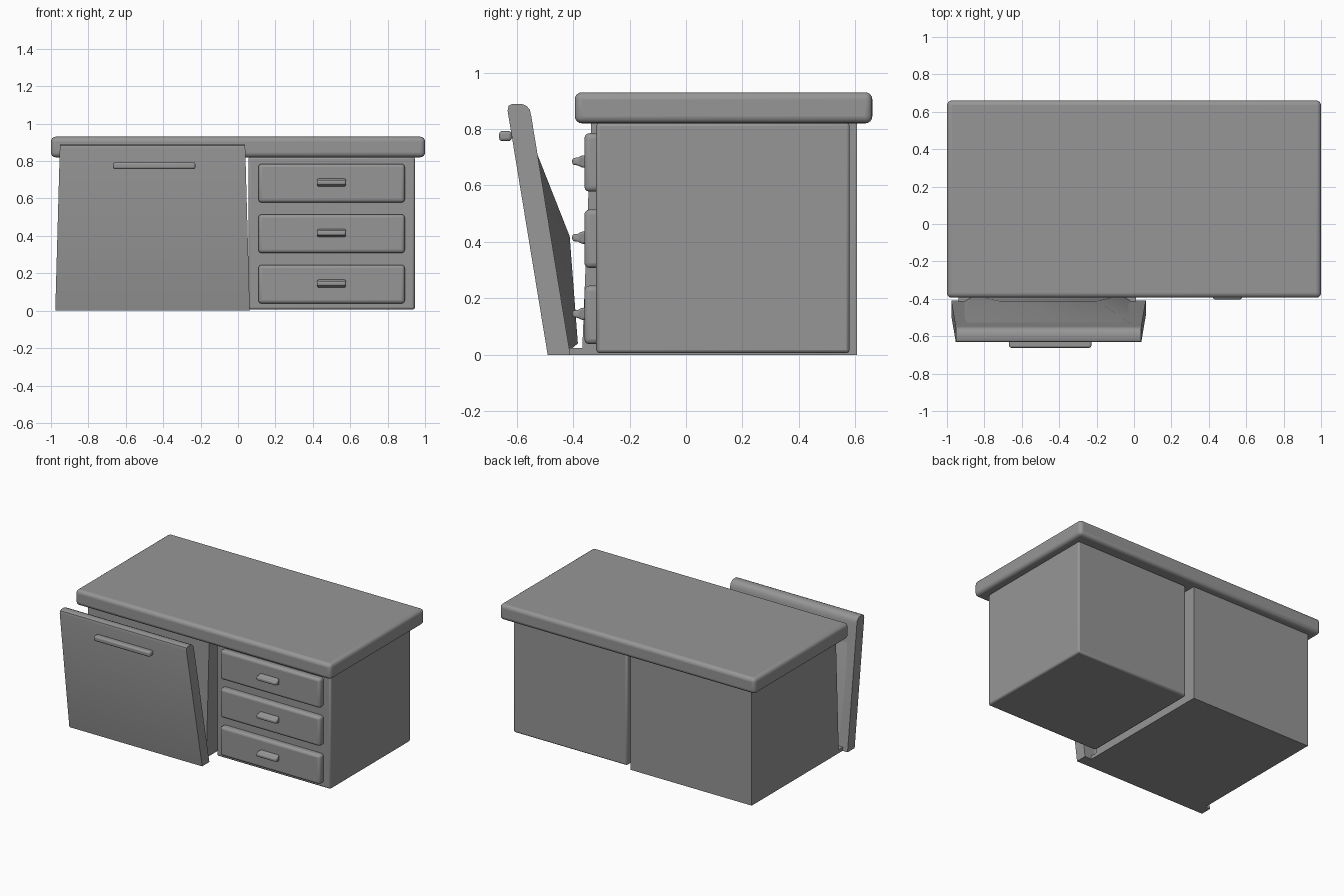
import bpy, bmesh

if "Cube" in bpy.data.objects:
    bpy.data.objects.remove(bpy.data.objects["Cube"])

# dark grey finish shared by all parts
grey = bpy.data.materials.new("dark_grey")
grey.diffuse_color = (0.306, 0.306, 0.306, 1)
grey.use_nodes = True
grey.node_tree.nodes["Principled BSDF"].inputs["Base Color"].default_value = grey.diffuse_color


def finish(name, bm, bevel=0.0, segments=3):
    bmesh.ops.recalc_face_normals(bm, faces=bm.faces[:])
    mesh = bpy.data.meshes.new(name)
    bm.to_mesh(mesh)
    bm.free()
    mesh.materials.append(grey)
    ob = bpy.data.objects.new(name, mesh)
    bpy.context.collection.objects.link(ob)
    if bevel:
        mod = ob.modifiers.new("Bevel", 'BEVEL')
        mod.width, mod.segments = bevel, segments
        mod.limit_method = 'ANGLE'
    bpy.ops.object.select_all(action='DESELECT')
    ob.select_set(True)
    bpy.context.view_layer.objects.active = ob
    bpy.ops.object.shade_smooth_by_angle()
    return ob


def loft(name, loops, bevel=0.0, segments=3):
    """Closed solid through a series of equal-length point loops."""
    bm = bmesh.new()
    rows = [[bm.verts.new(p) for p in loop] for loop in loops]
    for a, b in zip(rows, rows[1:]):
        n = len(a)
        for i in range(n):
            bm.faces.new((a[i], a[(i + 1) % n], b[(i + 1) % n], b[i]))
    bm.faces.new(rows[0])
    bm.faces.new(rows[-1])
    return finish(name, bm, bevel, segments)


def rect(x0, x1, z0, z1, y):
    return [(x0, y, z0), (x1, y, z0), (x1, y, z1), (x0, y, z1)]


def box(name, x, y, z, bevel=0.0, segments=3):
    return loft(name, [rect(*x, *z, y[0]), rect(*x, *z, y[1])], bevel, segments)


# worktop
box("worktop", (-1, 1), (-0.394, 0.66), (0.82, 0.93), 0.025, 4)

# drawer cabinet with softened edges
box("drawer_cabinet", (0.055, 0.946), (-0.318, 0.58), (0.006, 0.822), 0.012, 2)

# three drawers with pulls
for i in range(3):
    zc = 0.145 + 0.27 * i
    box(f"drawer_front_{i}", (0.109, 0.892), (-0.36, -0.30), (zc - 0.107, zc + 0.1), 0.018, 3)
    loft(f"drawer_pull_{i}", [
        rect(0.43, 0.57, zc - 0.022, zc + 0.022, -0.345),
        rect(0.425, 0.575, zc - 0.022, zc + 0.022, -0.37),
        rect(0.42, 0.58, zc - 0.014, zc + 0.014, -0.382),
        rect(0.425, 0.575, zc - 0.012, zc + 0.012, -0.403)], 0.008, 3)

# appliance body: side profile pushed across x, front leaning slightly
body = [(0.605, 0), (0.605, 0.822), (-0.337, 0.822), (-0.337, 0.79), (-0.367, 0.03), (-0.367, 0)]
loft("appliance_body", [[(x, y, z) for y, z in body] for x in (-0.938, 0.01)])

# sill joining body and door
box("appliance_sill", (-0.938, 0.01), (-0.43, -0.34), (0, 0.025))

# tilted door, slightly narrower at the top
door = [(-0.41, 0), (-0.548, 0.845), (-0.553, 0.868), (-0.565, 0.882), (-0.582, 0.889),
        (-0.615, 0.889), (-0.628, 0.883), (-0.632, 0.865), (-0.49, 0)]
loft("appliance_door", [[(-0.457 + s * (0.52 - 0.028 * z), y, z) for y, z in door]
                        for s in (-1, 1)])

# raised inner panel of the door
loft("door_inner_panel", [
    [(-0.94, -0.43, 0.003), (0.02, -0.43, 0.003), (0.01, -0.55, 0.77), (-0.93, -0.55, 0.77)],
    [(-0.85, -0.383, 0.04), (-0.07, -0.383, 0.04), (-0.2, -0.412, 0.42), (-0.72, -0.412, 0.42)]])

# door handle bar
box("door_handle", (-0.668, -0.228), (-0.662, -0.617), (0.757, 0.793), 0.011, 3)
